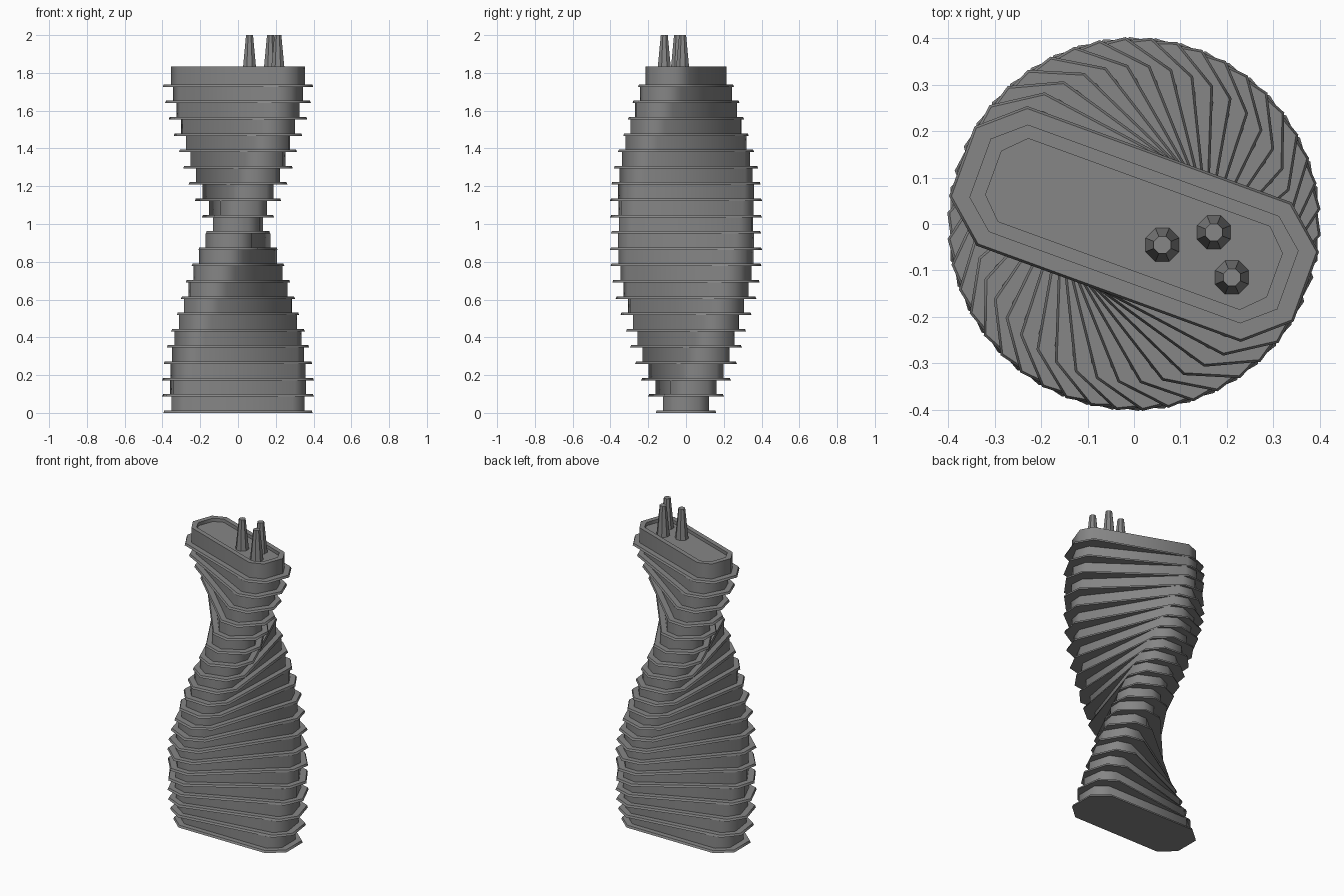
import bpy, bmesh
from math import radians, pi
from mathutils import Matrix

if "Cube" in bpy.data.objects:
    bpy.data.objects.remove(bpy.data.objects["Cube"])

FLOORS = 21
STEP = 0.0863            # floor to floor height
TWIST = radians(8)       # rotation added per floor
ROOF_Z, PARAPET_Z = FLOORS * STEP, 1.833

# Dark grey for the whole tower
dark = bpy.data.materials.new("dark_grey")
dark.diffuse_color = (0.236, 0.236, 0.236, 1)
dark.use_nodes = True
dark.node_tree.nodes["Principled BSDF"].inputs["Base Color"].default_value = dark.diffuse_color


def octagon(half_len, half_wid, flat_len, flat_wid):
    """Elongated octagon: rectangle with its four corners cut off."""
    q = [(half_len, flat_wid), (flat_len, half_wid)]
    q += [(-x, y) for x, y in reversed(q)]
    return q + [(-x, -y) for x, y in q]


def loft(name, rings):
    """Mesh through a list of (outline, z) rings, capped, with soft corners."""
    bm = bmesh.new()
    loops = [[bm.verts.new((x, y, z)) for x, y in pts] for pts, z in rings]
    for a, b in zip(loops, loops[1:]):
        for i in range(len(a)):
            j = (i + 1) % len(a)
            bm.faces.new((a[i], a[j], b[j], b[i]))
    bm.faces.new(loops[0][::-1])
    bm.faces.new(loops[-1])
    me = bpy.data.meshes.new(name)
    bm.to_mesh(me)
    bm.free()
    me.shade_smooth()
    me.set_sharp_from_angle(angle=radians(60))
    me.materials.append(dark)
    return me


def place(name, me, z=0.0, angle=0.0):
    ob = bpy.data.objects.new(name, me)
    ob.location.z = z
    ob.rotation_euler.z = angle
    bpy.context.collection.objects.link(ob)
    return ob


WALL = octagon(0.353, 0.123, 0.288, 0.067)
INNER = octagon(0.322, 0.095, 0.277, 0.05)

# Shared floor parts: thin slab with slightly sloped rim, and inset walls
slab = loft("floor_slab", [(octagon(0.395, 0.160, 0.303, 0.080), 0.0),
                           (octagon(0.390, 0.155, 0.301, 0.078), 0.013)])
walls = loft("floor_walls", [(WALL, 0.013), (WALL, STEP)])
# Top storey with raised parapet around a sunken roof
z0 = (FLOORS - 1) * STEP
top = loft("top_storey", [(WALL, 0.013), (WALL, PARAPET_Z - z0),
                          (INNER, PARAPET_Z - z0), (INNER, ROOF_Z - z0)])

# Twisted stack of floors
for k in range(FLOORS):
    last = k == FLOORS - 1
    place(f"floor_slab_{k}", slab, k * STEP, k * TWIST)
    place("top_storey" if last else f"floor_walls_{k}", top if last else walls,
          k * STEP, k * TWIST)

# Tapered chimneys on the roof
bm = bmesh.new()
height = 2.0 - ROOF_Z
bmesh.ops.create_cone(bm, cap_ends=True, segments=8, radius1=0.039, radius2=0.02,
                      depth=height,
                      matrix=Matrix.Translation((0, 0, height / 2)) @ Matrix.Rotation(pi / 8, 4, 'Z'))
chimney = bpy.data.meshes.new("chimney")
bm.to_mesh(chimney)
bm.free()
chimney.materials.append(dark)
for i, (x, y) in enumerate([(0.061, -0.045), (0.172, -0.018), (0.211, -0.115)]):
    place(f"chimney_{i}", chimney).location = (x, y, ROOF_Z)
